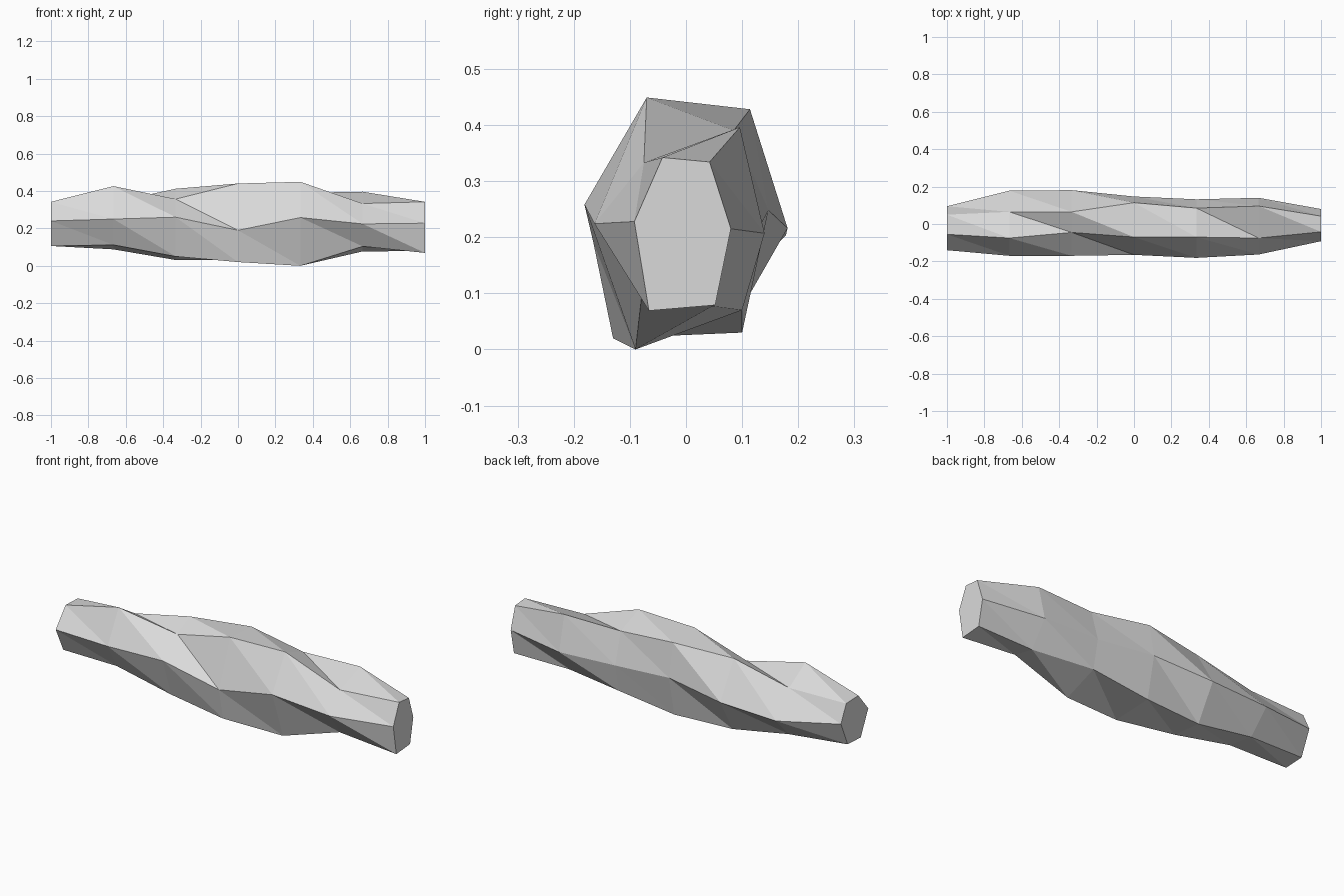
import bpy, bmesh

# Six-sided cross-sections (y, z) along x:
# front, top front, top back, back, bottom back, bottom front
rings = [
    [(-.14, .24), (-.055, .342), (.05, .338), (.095, .243), (.038, .112), (-.075, .106)],
    [(-.17, .25), (-.075, .426), (.065, .34), (.178, .203), (.065, .088), (-.09, .112)],
    [(-.17, .26), (-.045, .357), (.065, .412), (.181, .216), (.075, .031), (-.10, .05)],
    [(-.165, .19), (-.07, .44), (.114, .428), (.147, .248), (.10, .03), (-.13, .02)],
    [(-.181, .258), (-.07, .449), (.085, .39), (.132, .22), (.10, .07), (-.09, 0)],
    [(-.163, .224), (-.075, .333), (.096, .396), (.14, .207), (.047, .077), (-.078, .104)],
    [(-.092, .228), (-.042, .342), (.042, .334), (.08, .215), (.052, .079), (-.066, .069)],
]

bm = bmesh.new()
loops = [[bm.verts.new((-1 + i / 3, y, z)) for y, z in ring]
         for i, ring in enumerate(rings)]

# Side facets between neighbouring cross-sections, all split the same way
for a, b in zip(loops, loops[1:]):
    for k in range(6):
        n = (k + 1) % 6
        bm.faces.new((a[k], b[k], a[n]))
        bm.faces.new((b[k], b[n], a[n]))

# Flat end caps
bm.faces.new(loops[0])
bm.faces.new(loops[-1])
bmesh.ops.recalc_face_normals(bm, faces=bm.faces)

mesh = bpy.data.meshes.new("faceted_log")
bm.to_mesh(mesh)
bm.free()

# Single plain grey
grey = bpy.data.materials.new("light_grey")
grey.diffuse_color = (0.7, 0.7, 0.7, 1)
mesh.materials.append(grey)
log = bpy.data.objects.new("faceted_log", mesh)
bpy.context.collection.objects.link(log)
